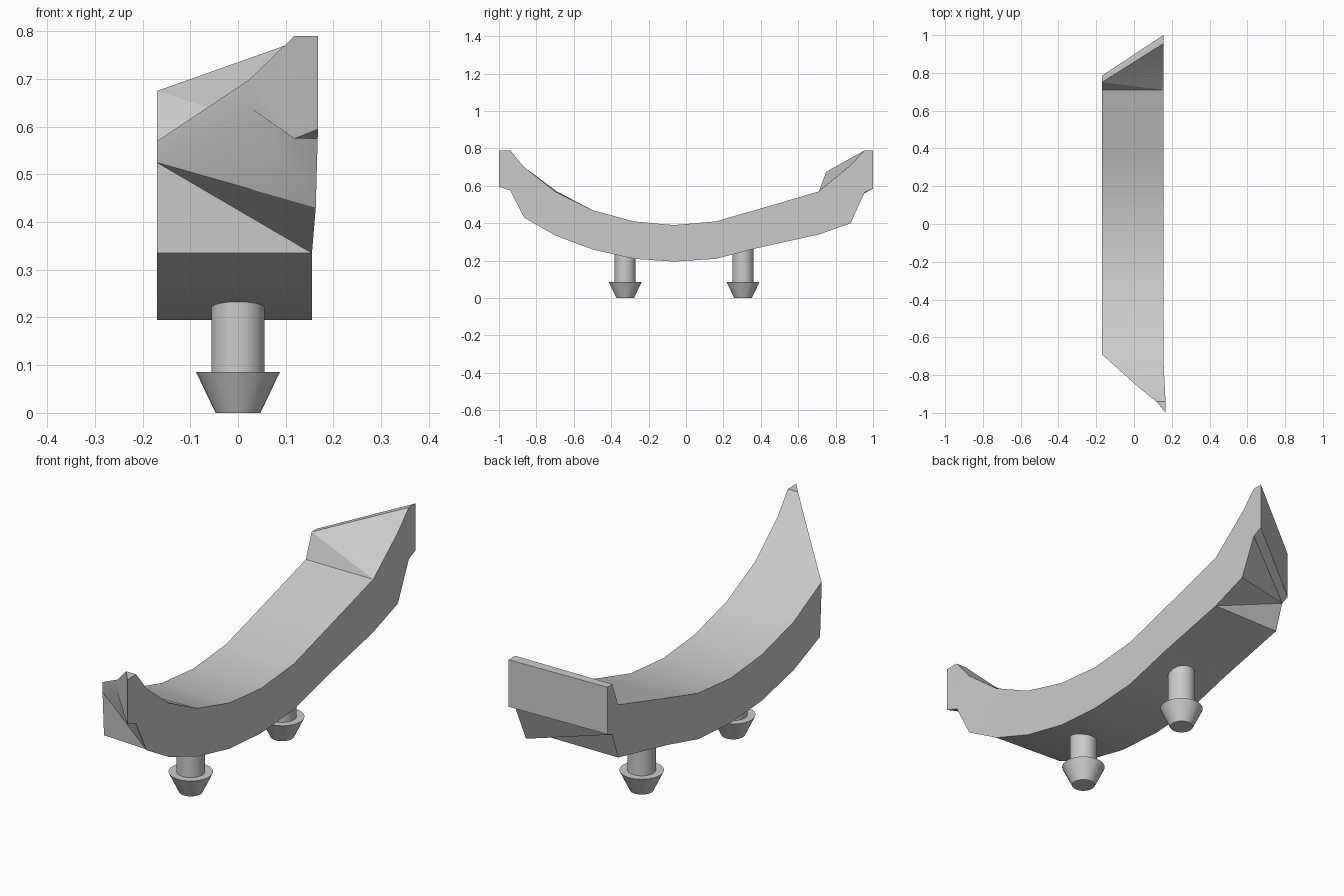
import bpy
import bmesh
import math
from mathutils import Vector

default_cube = bpy.data.objects.get("Cube")
if default_cube:
    bpy.data.objects.remove(default_cube, do_unlink=True)

grey = bpy.data.materials.new("plain grey")
grey.use_nodes = True
colour = (0.6, 0.6, 0.6, 1)
grey.diffuse_color = colour
grey.node_tree.nodes["Principled BSDF"].inputs["Base Color"].default_value = colour

LEFT, RIGHT = -0.17, 0.155


def section(y, top, bottom, right=RIGHT, inner_top=None, inner_bottom=None):
    """Four corners of one cross-section; inner corners default to a straight slice."""
    inner_top = inner_top or (LEFT, y, top)
    inner_bottom = inner_bottom or (LEFT, y, bottom)
    return [inner_top, (right, y, top), (right, y, bottom), inner_bottom]


def finish(name, bm):
    """Turn a bmesh into a named, shaded object."""
    bmesh.ops.remove_doubles(bm, verts=bm.verts, dist=0.0005)
    bmesh.ops.recalc_face_normals(bm, faces=bm.faces)
    mesh = bpy.data.meshes.new(name)
    bm.to_mesh(mesh)
    bm.free()
    obj = bpy.data.objects.new(name, mesh)
    bpy.context.collection.objects.link(obj)
    mesh.materials.append(grey)
    bpy.ops.object.select_all(action='DESELECT')
    obj.select_set(True)
    bpy.context.view_layer.objects.active = obj
    bpy.ops.object.shade_smooth_by_angle(angle=math.radians(30))
    return obj


def add_face(bm, points):
    """Add a face, dropping repeated corners and skipping empty slivers."""
    unique = []
    for point in points:
        if point not in unique:
            unique.append(point)
    if len(unique) < 3:
        return
    a, b, c = (Vector(p) for p in unique[:3])
    if (b - a).cross(c - a).length < 1e-6:
        return
    bm.faces.new([bm.verts.new(p) for p in unique])


def loft(name, sections):
    """Skin a row of four-cornered sections and cap both ends."""
    bm = bmesh.new()
    for near, far in zip(sections, sections[1:]):
        for i in range(4):
            j = (i + 1) % 4
            add_face(bm, [near[i], near[j], far[j]])
            add_face(bm, [near[i], far[j], far[i]])
    add_face(bm, sections[0])
    add_face(bm, sections[-1])
    return finish(name, bm)


# Front tip: slanted wall with an undercut chamfer, running to a point
wall_top = (LEFT, -0.69, 0.57)
tip = (0.168, -1, 0.79)
tip_low = (0.168, -1, 0.595)
front = [
    section(-1, 0.79, 0.595, 0.168, tip, tip_low),
    section(-0.94, 0.79, 0.575, 0.167, (0.118, -0.94, 0.79), (0.118, -0.94, 0.575)),
    section(-0.865, 0.70, 0.43, 0.163, (0.025, -0.865, 0.70), (0.025, -0.865, 0.64)),
    section(-0.7, 0.57, 0.335, RIGHT, wall_top, (LEFT, -0.69, 0.525)),
    section(-0.7, 0.57, 0.335, RIGHT, wall_top, (LEFT, -0.68, 0.335)),
]

# Curved middle of the body
middle = [section(y, top, bottom) for y, top, bottom in (
    (-0.5, 0.47, 0.26), (-0.28, 0.41, 0.21), (-0.065, 0.39, 0.195),
    (0.16, 0.41, 0.21), (0.37, 0.47, 0.265), (0.71, 0.57, 0.34))]

# Back end: fans out from the inner edge to a slanted upright plate
plate_top, plate_low = (LEFT, 0.75, 0.675), (LEFT, 0.75, 0.455)
back = [section(y, top, bottom, RIGHT, plate_top, plate_low) for y, top, bottom in (
    (0.71, 0.57, 0.34), (0.88, 0.71, 0.40), (0.955, 0.79, 0.565))]
back.append(section(1, 0.79, 0.585, RIGHT, (LEFT, 0.785, 0.675), (LEFT, 0.785, 0.47)))

loft("curved_body", front + middle + back)


def peg(name, y):
    """Snap-in peg: a tapered head below a straight shaft."""
    bm = bmesh.new()
    rings = []
    for radius, z in ((0.047, 0), (0.088, 0.086), (0.056, 0.086), (0.056, 0.29)):
        ring = bmesh.ops.create_circle(bm, segments=32, radius=radius)["verts"]
        bmesh.ops.translate(bm, verts=ring, vec=(0, y, z))
        rings.append(ring)
    for low, high in zip(rings, rings[1:]):
        for i in range(len(low)):
            j = i - 1
            bm.faces.new([low[j], low[i], high[i], high[j]])
    bm.faces.new(rings[0])
    bm.faces.new(rings[-1])
    finish(name, bm)


peg("front_peg", -0.325)
peg("back_peg", 0.305)
